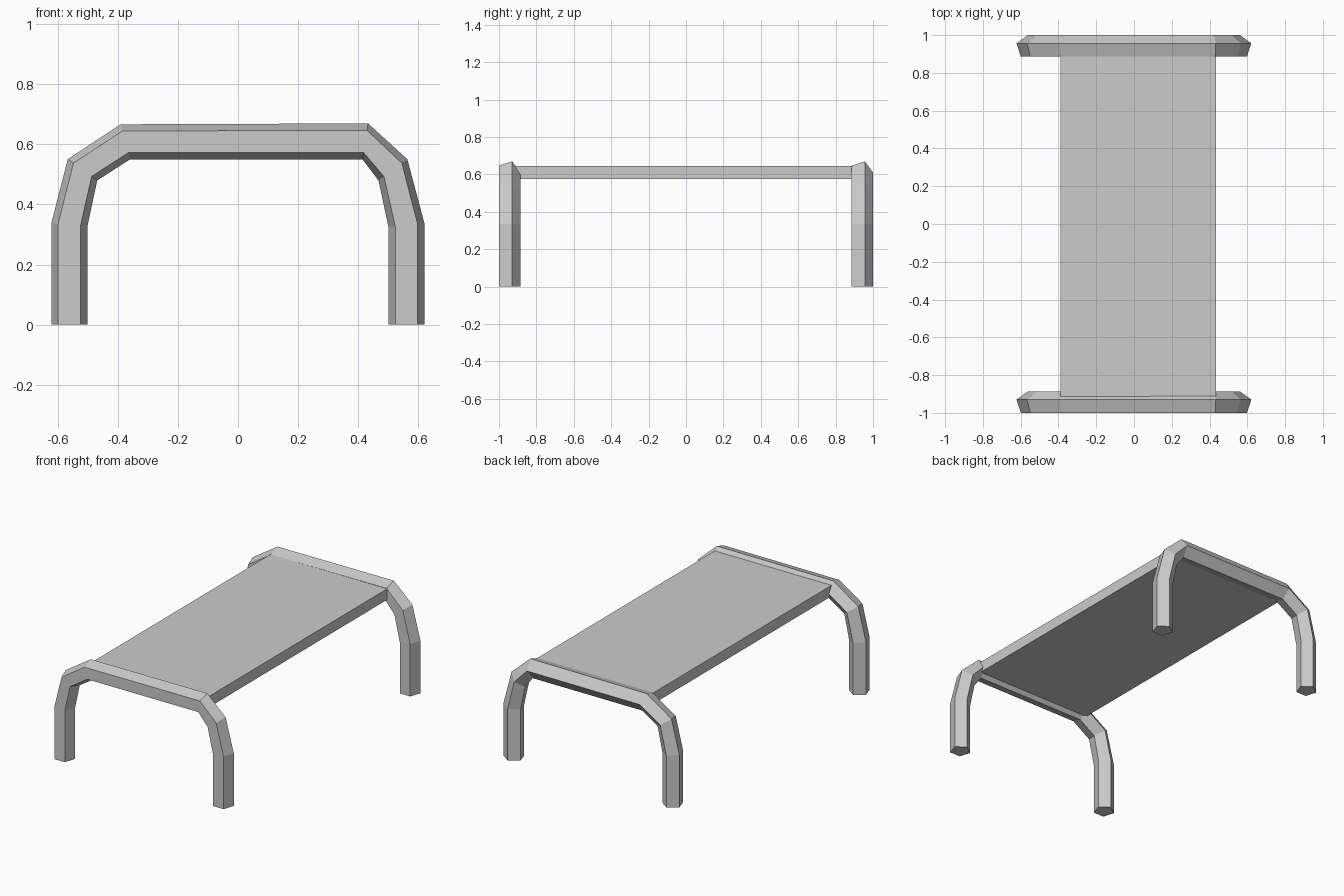
import bpy, bmesh, math
from mathutils import Vector

if "Cube" in bpy.data.objects:
    bpy.data.objects.remove(bpy.data.objects["Cube"])

SIDES = 5
RADIUS = 0.063
HALF = RADIUS * math.sin(math.radians(72))   # half width of the pentagon

# Arch outline: (outer x, outer z, inner x, inner z) at each mitred joint
ARCH = [(-0.622, 0.0, -0.502, 0.0), (-0.622, 0.337, -0.502, 0.325),
        (-0.567, 0.551, -0.469, 0.480), (-0.391, 0.667, -0.360, 0.550),
        (0.433, 0.670, 0.415, 0.550), (0.564, 0.551, 0.468, 0.480),
        (0.621, 0.337, 0.501, 0.325), (0.621, 0.0, 0.501, 0.0)]


def finish(name, bm):
    bmesh.ops.recalc_face_normals(bm, faces=bm.faces)
    mesh = bpy.data.meshes.new(name)
    bm.to_mesh(mesh)
    bm.free()
    obj = bpy.data.objects.new(name, mesh)
    bpy.context.collection.objects.link(obj)
    return obj


def arch(name, y_front):
    """Five-sided tube: flat face towards -y, ridge towards +y."""
    bm = bmesh.new()
    cy = y_front + RADIUS * math.cos(math.radians(36))
    rings = []
    for ox, oz, ix, iz in ARCH:
        outer, inner = Vector((ox, cy, oz)), Vector((ix, cy, iz))
        mid, half = (outer + inner) / 2, (outer - inner) / 2
        ring = []
        for k in range(SIDES):
            a = math.tau * k / SIDES
            p = mid + half * (RADIUS * math.sin(a) / HALF)
            p.y += RADIUS * math.cos(a)
            ring.append(bm.verts.new(p))
        rings.append(ring)
    for a, b in zip(rings, rings[1:]):
        for k in range(SIDES):
            n = (k + 1) % SIDES
            bm.faces.new((a[k], a[n], b[n], b[k]))
    bm.faces.new(rings[0])
    bm.faces.new(rings[-1])
    return finish(name, bm)


# Leg arches at both ends, same orientation
depth = RADIUS * (1 + math.cos(math.radians(36)))
arch("front_leg_arch", -1.0)
arch("back_leg_arch", 1.0 - depth)

# Flat top board, its ends sunk into the arches
bm = bmesh.new()
bmesh.ops.create_cube(bm, size=1.0)
bmesh.ops.scale(bm, vec=(0.825, 1.87, 0.07), verts=bm.verts)
bmesh.ops.translate(bm, vec=(0.0225, 0.0, 0.61), verts=bm.verts)
finish("top_board", bm)
